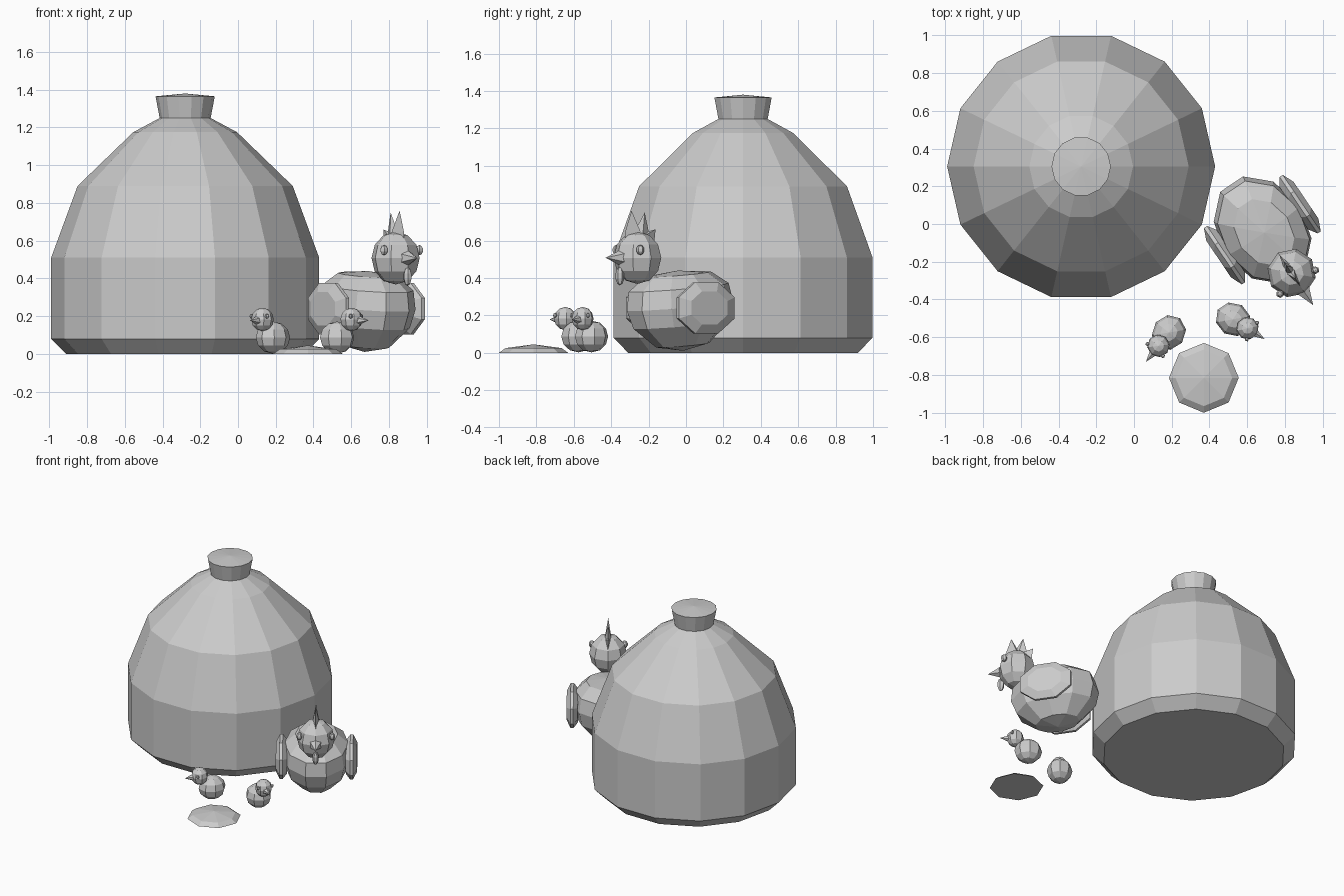
import bpy
import bmesh
from math import radians, cos, sin, pi
from mathutils import Matrix, Vector

if "Cube" in bpy.data.objects:
    bpy.data.objects.remove(bpy.data.objects["Cube"])

grey = bpy.data.materials.new("plain grey")
grey.use_nodes = True
grey.diffuse_color = (0.6, 0.6, 0.6, 1)
grey.node_tree.nodes["Principled BSDF"].inputs["Base Color"].default_value = (0.6, 0.6, 0.6, 1)


def finish(name, bm, matrix=Matrix()):
    """Turn a bmesh into a flat shaded object."""
    bmesh.ops.transform(bm, matrix=matrix, verts=bm.verts)
    bmesh.ops.recalc_face_normals(bm, faces=bm.faces)
    mesh = bpy.data.meshes.new(name)
    bm.to_mesh(mesh)
    bm.free()
    mesh.materials.append(grey)
    obj = bpy.data.objects.new(name, mesh)
    bpy.context.collection.objects.link(obj)
    return obj


def lathe(name, profile, sides, matrix=Matrix(), turn=0.0):
    """Stack rings of (radius, height); a zero radius makes a tip."""
    bm = bmesh.new()
    rings = []
    for r, z in profile:
        count = sides if r > 0 else 1
        rings.append([bm.verts.new((r * cos(turn + 2 * pi * i / sides),
                                    r * sin(turn + 2 * pi * i / sides), z))
                      for i in range(count)])
    for low, high in zip(rings, rings[1:]):
        for i in range(sides):
            j = (i + 1) % sides
            corners = [low[i % len(low)], low[j % len(low)],
                       high[j % len(high)], high[i % len(high)]]
            bm.faces.new(list(dict.fromkeys(corners)))
    for ring in (rings[0], rings[-1]):
        if len(ring) > 1:
            bm.faces.new(ring)
    return finish(name, bm, matrix)


def ball(name, frame, centre, size, segments=8, rings=6):
    bm = bmesh.new()
    bmesh.ops.create_uvsphere(bm, u_segments=segments, v_segments=rings, radius=1)
    return finish(name, bm, frame @ Matrix.LocRotScale(Vector(centre), None, Vector(size)))


def cone(name, frame, base, radius, length, sides):
    """Cone that points forward along local x."""
    place = frame @ Matrix.Translation(base) @ Matrix.Rotation(pi / 2, 4, 'Y')
    return lathe(name, [(radius, 0), (0, length)], sides, place)


def facing(x, y, degrees):
    """Local frame: x forward, y left, z up."""
    return Matrix.Translation((x, y, 0)) @ Matrix.Rotation(radians(degrees), 4, 'Z')


# Haystack with its tied top
stack = Matrix.Translation((-0.28, 0.305, 0))
lathe("haystack", [(0.63, 0), (0.71, 0.08), (0.71, 0.51), (0.57, 0.89),
                   (0.275, 1.175), (0.135, 1.25)], 14, stack)
lathe("haystack_top", [(0.135, 1.25), (0.157, 1.365), (0, 1.38)], 14, stack)

# Low mound of feed
lathe("feed_mound", [(0.185, 0), (0.15, 0.025), (0, 0.045)], 8,
      Matrix.Translation((0.37, -0.815, 0)))

# Hen body, slightly raised at the tail
hen = facing(0.68, -0.03, -56)
tilt = (Matrix.Translation((0, 0, 0.22)) @ Matrix.Rotation(radians(5), 4, 'Y')
        @ Matrix.Translation((0, 0, -0.22)) @ Matrix.Diagonal((0.31, 0.235, 1, 1)))
lathe("hen_body", [(0, 0.01), (0.5, 0.04), (0.9, 0.15), (1, 0.25), (0.94, 0.35),
                   (0.62, 0.42), (0, 0.44)], 10, hen @ tilt, pi / 10)

# Hen head
ball("hen_head", hen, (0.277, 0, 0.508), (0.13, 0.13, 0.14))
cone("hen_beak", hen, (0.37, 0, 0.508), 0.05, 0.112, 6)
ball("hen_wattle", hen, (0.39, 0, 0.41), (0.025, 0.022, 0.05), 6, 5)

# Hen comb: jagged blade with a thin edge
outline = [(0.36, 0.56), (0.355, 0.65), (0.315, 0.76), (0.275, 0.68), (0.23, 0.75),
           (0.205, 0.65), (0.16, 0.66), (0.17, 0.58)]
bm = bmesh.new()
edge = [bm.verts.new((x, 0, z)) for x, z in outline]
for side in (-1, 1):
    middle = bm.verts.new((0.26, 0.025 * side, 0.62))
    for a, b in zip(edge, edge[1:] + edge[:1]):
        bm.faces.new((a, b, middle))
finish("hen_comb", bm, hen)

# Hen eyes and wings
for side, label in ((1, "left"), (-1, "right")):
    ball(f"hen_eye_{label}", hen, (0.335, 0.113 * side, 0.55), (0.022, 0.022, 0.027), 6, 5)
    wing = (hen @ Matrix.Translation((-0.0, 0.242 * side, 0.24))
            @ Matrix.Rotation(radians(-90 * side), 4, 'X')
            @ Matrix.Diagonal((0.195, 0.148, 1, 1)))
    lathe(f"hen_wing_{label}", [(0.75, -0.04), (1, -0.01), (1, 0.01), (0.65, 0.037)],
          8, wing, pi / 8)

# Chicks
for name, x, y, angle in (("first_chick", 0.185, -0.575, -128),
                          ("second_chick", 0.525, -0.505, -32)):
    chick = facing(x, y, angle)
    ball(f"{name}_body", chick, (0, 0, 0.087), (0.096, 0.088, 0.085))
    ball(f"{name}_head", chick, (0.09, 0, 0.183), (0.06, 0.06, 0.062))
    cone(f"{name}_beak", chick, (0.135, 0, 0.178), 0.025, 0.062, 6)
    for side, label in ((1, "left"), (-1, "right")):
        ball(f"{name}_eye_{label}", chick, (0.118, 0.052 * side, 0.2),
             (0.011, 0.011, 0.013), 6, 4)
